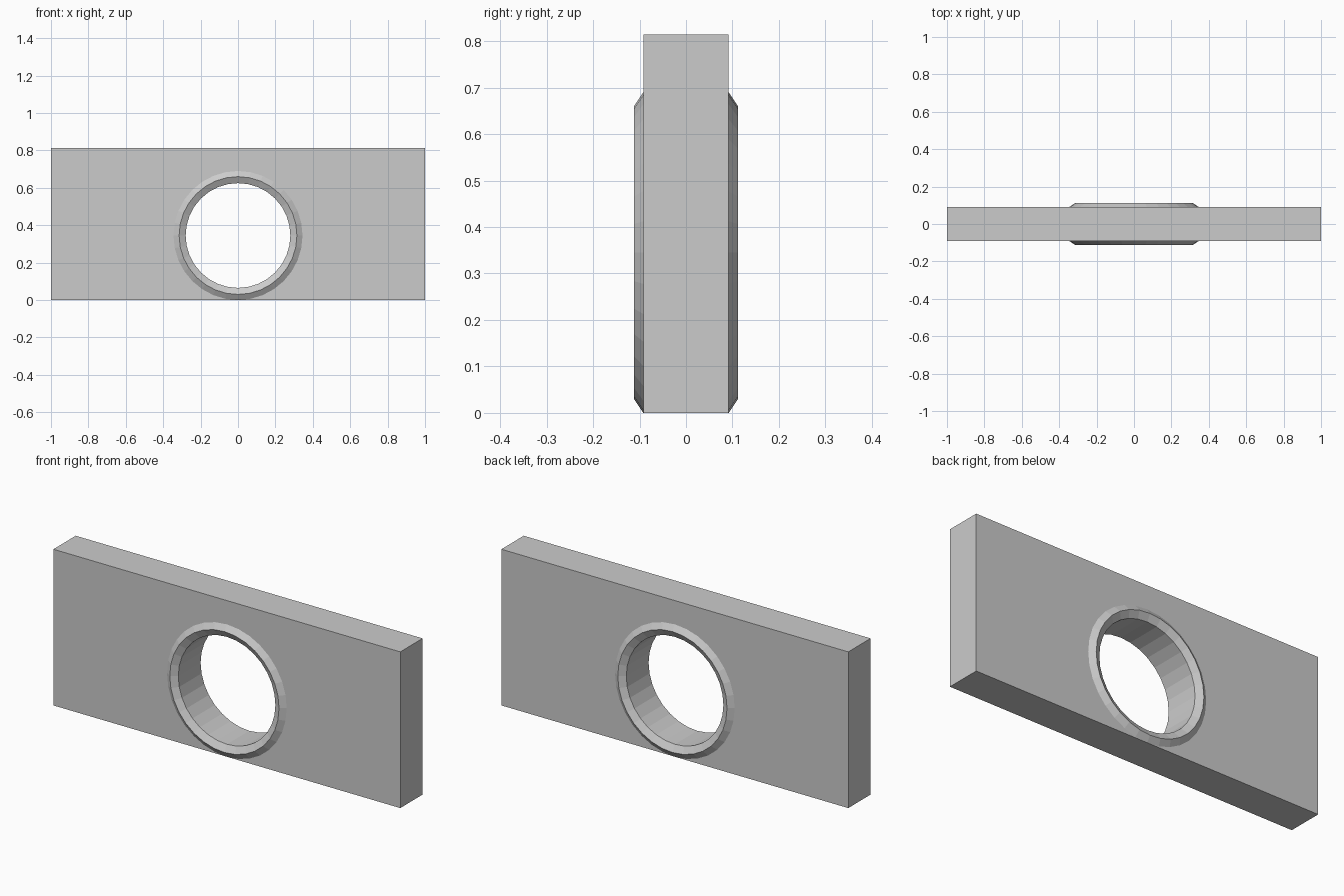
import bpy, bmesh, math

if "Cube" in bpy.data.objects:
    bpy.data.objects.remove(bpy.data.objects["Cube"])

SEGS = 32
HALF = 0.092      # half thickness of the plate
CZ = 0.345        # height of the hole centre

grey = bpy.data.materials.new("grey")
grey.diffuse_color = (0.6, 0.6, 0.6, 1)
grey.use_nodes = True
grey.node_tree.nodes["Principled BSDF"].inputs["Base Color"].default_value = grey.diffuse_color


def lathe(name, profile):
    """Revolve a closed (radius, y) profile around the y axis at the hole centre."""
    bm = bmesh.new()
    rings = []
    for i in range(SEGS):
        a = 2 * math.pi * i / SEGS
        rings.append([bm.verts.new((r * math.sin(a), y, CZ + r * math.cos(a)))
                      for r, y in profile])
    n = len(profile)
    for i in range(SEGS):
        p, q = rings[i], rings[(i + 1) % SEGS]
        for j in range(n):
            k = (j + 1) % n
            bm.faces.new((p[j], p[k], q[k], q[j]))
    bmesh.ops.recalc_face_normals(bm, faces=bm.faces)
    me = bpy.data.meshes.new(name)
    bm.to_mesh(me)
    bm.free()
    ob = bpy.data.objects.new(name, me)
    bpy.context.collection.objects.link(ob)
    me.materials.append(grey)
    return ob


# Flat plate
bpy.ops.mesh.primitive_cube_add(size=1, location=(0, 0, 0.407))
plate = bpy.context.object
plate.name = "plate"
plate.scale = (2, 2 * HALF, 0.814)
bpy.ops.object.transform_apply(location=True, scale=True)
plate.data.materials.append(grey)

# Round opening through the plate
bpy.ops.mesh.primitive_cylinder_add(vertices=SEGS, radius=0.31, depth=0.6,
                                    location=(0, 0, CZ),
                                    rotation=(math.pi / 2, 0, 0))
cutter = bpy.context.object
cutter.name = "hole_cutter"
cutter.hide_render = True
cutter.hide_set(True)
cut = plate.modifiers.new("hole", 'BOOLEAN')
cut.operation = 'DIFFERENCE'
cut.solver = 'EXACT'
cut.object = cutter

# Collar lining the opening, with a bevelled lip on both faces
lathe("hole_collar", [(0.345, HALF), (0.315, 0.112), (0.28, HALF),
                      (0.28, -HALF), (0.315, -0.112), (0.345, -HALF)])
